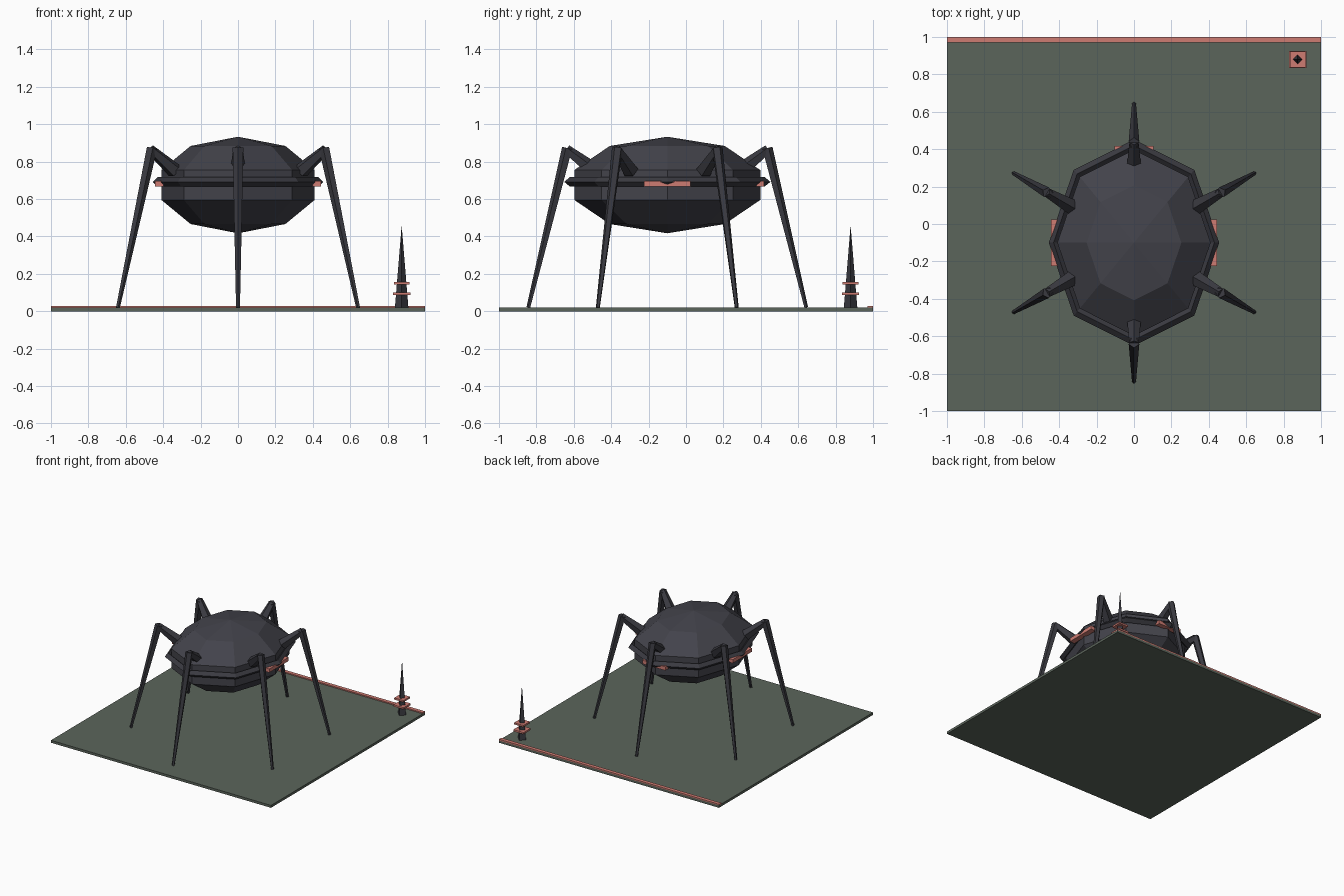
import bpy, math
from mathutils import Vector

if "Cube" in bpy.data.objects:
    bpy.data.objects.remove(bpy.data.objects["Cube"])


def material(name, rgb):
    m = bpy.data.materials.new(name)
    m.diffuse_color = (*rgb, 1)
    m.use_nodes = True
    m.node_tree.nodes["Principled BSDF"].inputs["Base Color"].default_value = m.diffuse_color
    return m


SHELL = material("dark shell", (0.056, 0.056, 0.070))
LIMB = material("dark limb", (0.042, 0.042, 0.052))
RED = material("coral red", (0.62, 0.20, 0.17))
MOSS = material("moss grey", (0.105, 0.130, 0.105))

CENTRE = Vector((0, -0.1, 0))


def finish(name, mat):
    ob = bpy.context.object
    ob.name = name
    ob.data.materials.clear()
    ob.data.materials.append(mat)
    return ob


def box(name, mat, centre, size):
    bpy.ops.mesh.primitive_cube_add(size=1, location=centre)
    ob = finish(name, mat)
    ob.scale = size
    return ob


def tapered_rod(name, mat, a, b, r1, r2, sides):
    a, b = Vector(a), Vector(b)
    bpy.ops.mesh.primitive_cone_add(vertices=sides, radius1=r1, radius2=r2,
                                    depth=(b - a).length, location=(a + b) / 2)
    ob = finish(name, mat)
    ob.rotation_euler = (b - a).to_track_quat('Z', 'Y').to_euler()
    return ob


# ground slab with a raised strip along the back edge
box("ground_slab", MOSS, (0, 0, 0.01), (2, 2, 0.02))
box("edge_strip", RED, (0, 0.985, 0.023), (2, 0.03, 0.012))

# faceted body
bpy.ops.mesh.primitive_uv_sphere_add(segments=8, ring_count=5, radius=1,
                                     location=CENTRE + Vector((0, 0, 0.675)))
finish("body", SHELL).scale = (0.431, 0.523, 0.258)

# diamond-section ring round the waist
bpy.ops.mesh.primitive_torus_add(major_segments=8, minor_segments=4,
                                 major_radius=1, minor_radius=0.06,
                                 location=CENTRE + Vector((0, 0, 0.692)))
finish("waist_ring", LIMB).scale = (0.43, 0.52, 0.43)

# red lights under the ring: both sides and the back
for side, s in (("left", -1), ("right", 1)):
    box(side + "_light", RED, (s * 0.42, -0.1, 0.681), (0.045, 0.25, 0.03))
box("back_light", RED, (0, 0.398, 0.681), (0.21, 0.04, 0.03))

# six jointed legs
for i in range(6):
    ang = math.radians(30 + 60 * i)
    out = Vector((math.cos(ang), math.sin(ang), 0))

    def at(r, z):
        return CENTRE + out * r + Vector((0, 0, z))

    tapered_rod(f"upper_leg_{i + 1}", LIMB, at(0.39, 0.75), at(0.54, 0.866), 0.043, 0.026, 5)
    tapered_rod(f"lower_leg_{i + 1}", LIMB, at(0.533, 0.872), at(0.742, 0.02), 0.03, 0.011, 5)

# corner spire with two square collars
tapered_rod("spire", LIMB, (0.875, 0.88, 0.02), (0.875, 0.88, 0.46), 0.036, 0, 4)
box("lower_collar", RED, (0.875, 0.88, 0.094), (0.092, 0.092, 0.014))
box("upper_collar", RED, (0.875, 0.88, 0.150), (0.084, 0.084, 0.014))
